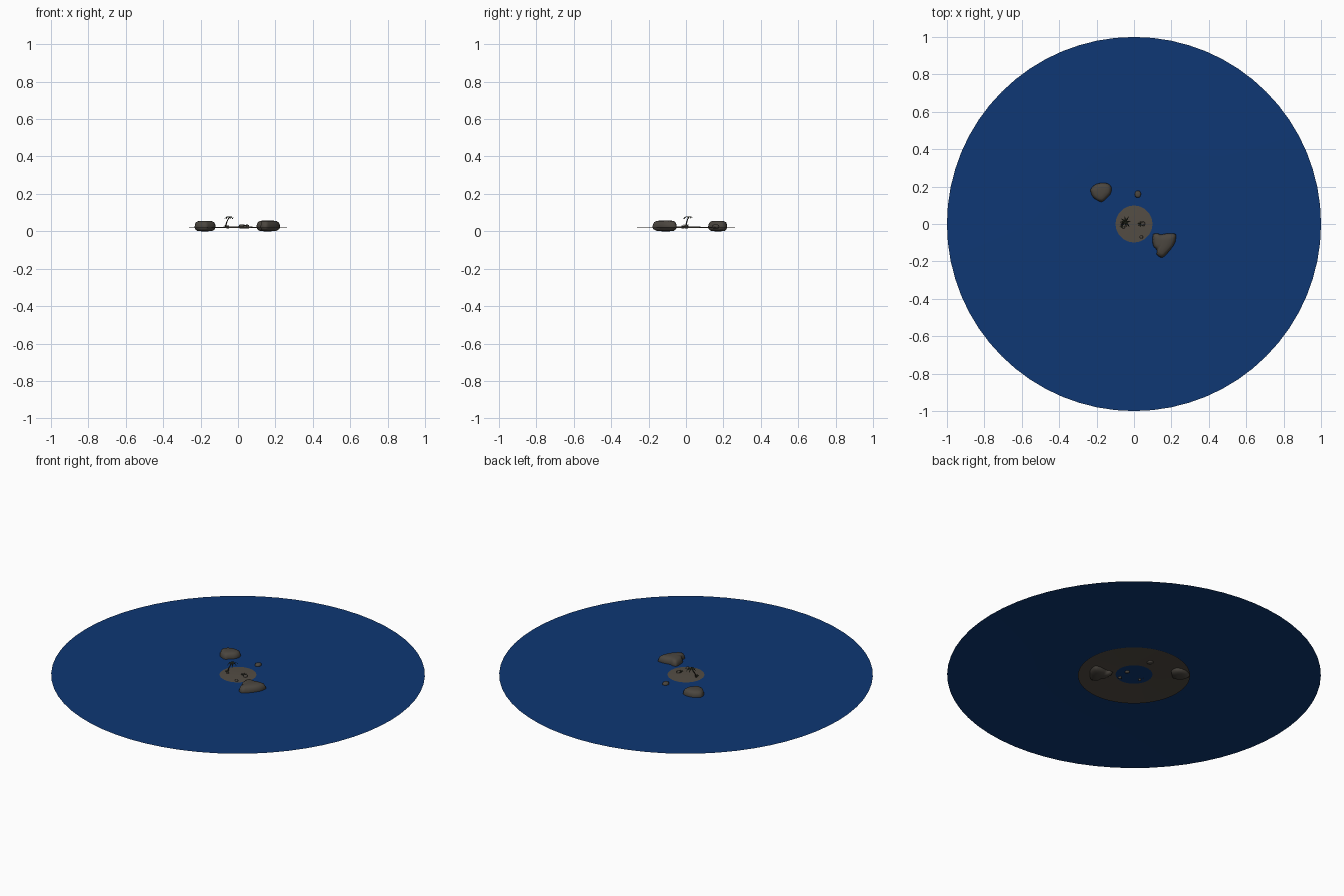
import bpy, bmesh, math, random
from mathutils import Vector

if "Cube" in bpy.data.objects:
    bpy.data.objects.remove(bpy.data.objects["Cube"])

random.seed(4)


def material(name, rgb):
    m = bpy.data.materials.new(name)
    m.diffuse_color = (*rgb, 1)
    m.use_nodes = True
    m.node_tree.nodes["Principled BSDF"].inputs["Base Color"].default_value = m.diffuse_color
    return m


WATER = material("deep_blue", (0.0044, 0.038, 0.175))
SAND = material("grey_sand", (0.088, 0.074, 0.058))
ROCK = material("grey_brown_rock", (0.070, 0.061, 0.050))
BARK = material("dark_bark", (0.035, 0.026, 0.018))
LEAF = material("dark_leaf", (0.025, 0.030, 0.017))


def finish(name, bm, mat, smooth=True):
    bmesh.ops.recalc_face_normals(bm, faces=bm.faces)
    me = bpy.data.meshes.new(name)
    bm.to_mesh(me)
    bm.free()
    me.materials.append(mat)
    for p in me.polygons:
        p.use_smooth = smooth
    ob = bpy.data.objects.new(name, me)
    bpy.context.collection.objects.link(ob)
    return ob


def bridge(bm, rings):
    for a, b in zip(rings, rings[1:]):
        n = len(a)
        for i in range(n):
            j = (i + 1) % n
            bm.faces.new((a[i], a[j], b[j], b[i]))


def disc(name, profile, mat, n=64):
    """Open shallow surface of revolution; profile runs from rim to centre."""
    bm = bmesh.new()
    rings = [[bm.verts.new((r * math.cos(math.tau * i / n), r * math.sin(math.tau * i / n), z))
              for i in range(n)] for r, z in profile]
    bridge(bm, rings)
    bm.faces.new(rings[-1])
    ob = finish(name, bm, mat)
    if ob.data.polygons[0].normal.z < 0:
        ob.data.flip_normals()
    return ob


def spline_loop(pts, sub=4):
    """Smooth closed outline through the given points."""
    out, n = [], len(pts)
    for i in range(n):
        p0, p1, p2, p3 = (Vector(pts[(i + k) % n]) for k in (-1, 0, 1, 2))
        for s in range(sub):
            t = s / sub
            out.append(0.5 * (2 * p1 + (p2 - p0) * t + (2 * p0 - 5 * p1 + 4 * p2 - p3) * t * t
                              + (3 * p1 - p0 - 3 * p2 + p3) * t ** 3))
    return out


def rock(name, pts, top, bottom=0.0):
    loop = spline_loop(pts)
    c = sum(loop, Vector((0, 0))) / len(loop)
    h = top - bottom
    levels = [(0.3, 0.0), (0.72, 0.04), (0.93, 0.2), (1.0, 0.4), (0.97, 0.62),
              (0.88, 0.84), (0.7, 0.95), (0.35, 1.0)]
    bm = bmesh.new()
    rings = []
    for s, t in levels:
        ring = []
        for p in loop:
            q = c + (p - c) * (s * random.uniform(0.98, 1.01))
            ring.append(bm.verts.new((q.x, q.y, bottom + h * t + random.uniform(0, 0.02) * h * t * (1 - t))))
        rings.append(ring)
    bridge(bm, rings)
    bm.faces.new(rings[0])
    bm.faces.new(rings[-1])
    return finish(name, bm, ROCK)


def round_stone(name, x, y, r, top, bottom):
    pts = [(x + r * random.uniform(0.85, 1.1) * math.cos(math.tau * i / 6),
            y + r * random.uniform(0.85, 1.1) * math.sin(math.tau * i / 6)) for i in range(6)]
    return rock(name, pts, top, bottom)


def fronds(name, centre, count, length, width, rise, droop):
    """Arching tapered leaves around a point."""
    bm = bmesh.new()
    c = Vector(centre)
    for k in range(count):
        a = math.tau * k / count + random.uniform(-0.2, 0.2)
        d, side = Vector((math.cos(a), math.sin(a), 0)), Vector((-math.sin(a), math.cos(a), 0))
        ln = length * random.uniform(0.85, 1.1)
        rows = []
        for i in range(5):
            t = i / 4
            mid = c + d * ln * t + Vector((0, 0, rise * t - droop * t * t))
            w = width * (0.25 + math.sin(math.pi * min(t + 0.1, 1)))
            rows.append([bm.verts.new(mid - side * w - Vector((0, 0, w * 0.5))), bm.verts.new(mid),
                         bm.verts.new(mid + side * w - Vector((0, 0, w * 0.5)))])
        for r0, r1 in zip(rows, rows[1:]):
            for i in (0, 1):
                bm.faces.new((r0[i], r0[i + 1], r1[i + 1], r1[i]))
    return finish(name, bm, LEAF, False)


# Sea surface and the sand mound that breaks through it
disc("water", [(1.0, 0.0225), (0.6, 0.0235), (0.3, 0.0235), (0.05, 0.0235)], WATER)
disc("sand_island", [(0.3, 0.018), (0.2, 0.0205), (0.095, 0.0236), (0.05, 0.0255), (0.015, 0.0265)], SAND)

# Two big flat-topped rocks
rock("left_rock", [(-.23, .19), (-.2, .214), (-.155, .22), (-.123, .203), (-.123, .166),
                   (-.15, .134), (-.176, .118), (-.214, .138), (-.23, .165)], 0.056)
rock("right_rock", [(.10, -.06), (.12, -.05), (.145, -.056), (.18, -.05), (.222, -.055),
                    (.222, -.09), (.205, -.125), (.17, -.165), (.148, -.18), (.122, -.165),
                    (.122, -.14), (.103, -.115)], 0.058)

# Small stones
for i, (x, y, r, top) in enumerate([(.02, .16, .019, .036), (.04, -.07, .010, .032),
                                    (.048, .002, .013, .035), (-.055, -.018, .008, .031)]):
    round_stone(f"small_stone_{i + 1}", x, y, r, top, 0.014)

# Leaning palm: tapered trunk and crown
path = [(-.066, -.002, .022), (-.064, 0, .035), (-.060, .004, .050), (-.053, .009, .064), (-.046, .013, .077)]
bm = bmesh.new()
rings = []
for i, p in enumerate(path):
    r = 0.0042 - 0.0005 * i
    rings.append([bm.verts.new((p[0] + r * math.cos(math.tau * k / 8), p[1] + r * math.sin(math.tau * k / 8), p[2]))
                  for k in range(8)])
bridge(bm, rings)
bm.faces.new(rings[-1])
finish("palm_trunk", bm, BARK)
fronds("palm_crown", path[-1], 8, 0.030, 0.0035, 0.018, 0.030)

# Low leafy plants
fronds("grass_clump_right", (.035, 0, .025), 7, 0.017, 0.002, 0.022, 0.010)
fronds("grass_clump_left", (-.066, -.012, .025), 6, 0.014, 0.002, 0.016, 0.010)
